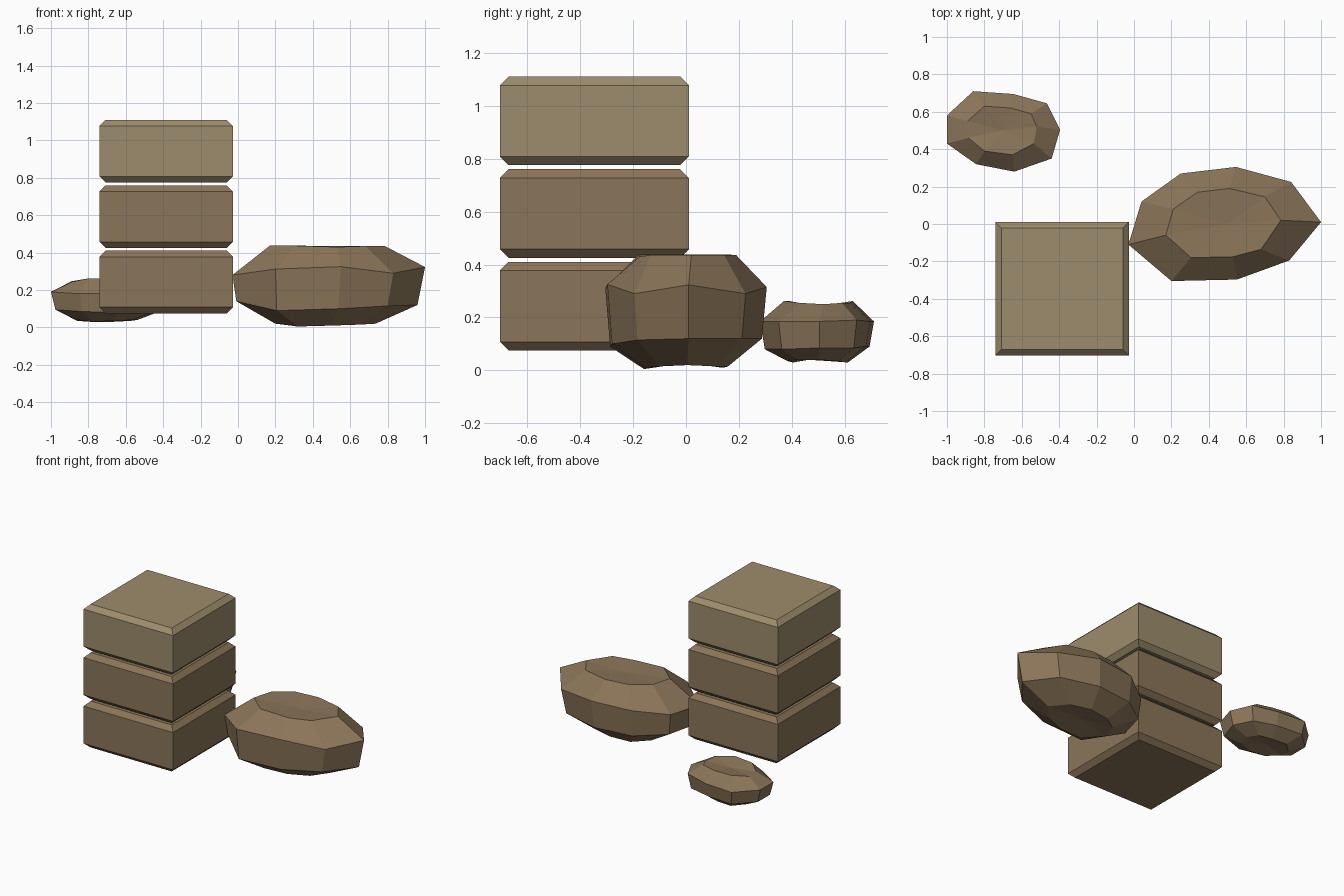
import bpy
from mathutils import Vector

if "Cube" in bpy.data.objects:
    bpy.data.objects.remove(bpy.data.objects["Cube"])


def material(name, rgb):
    m = bpy.data.materials.new(name)
    m.diffuse_color = (*rgb, 1)
    m.use_nodes = True
    m.node_tree.nodes["Principled BSDF"].inputs["Base Color"].default_value = m.diffuse_color
    return m


BROWN = material("brown stone", (0.26, 0.18, 0.10))
OLIVE = material("pale stone", (0.34, 0.265, 0.15))


def loft(name, rings, mat, dents=None):
    """Skin stacked rings; caps are n-gons, or fans to the two given points."""
    n = len(rings[0])
    verts = [tuple(p) for r in rings for p in r]
    faces = []
    for k in range(len(rings) - 1):
        for i in range(n):
            j = (i + 1) % n
            faces.append((k*n + i, k*n + j, k*n + n + j, k*n + n + i))
    top = (len(rings) - 1) * n
    if dents:
        b, t = len(verts), len(verts) + 1
        verts += dents
        for i in range(n):
            j = (i + 1) % n
            faces += [(j, i, b), (top + i, top + j, t)]
    else:
        faces += [tuple(reversed(range(n))), tuple(range(top, top + n))]
    me = bpy.data.meshes.new(name)
    me.from_pydata(verts, [], faces)
    me.materials.append(mat)
    ob = bpy.data.objects.new(name, me)
    bpy.context.collection.objects.link(ob)


# stacked blocks with chamfered top and bottom rims
def block(name, z, mat, h=0.335, half=0.357, c=0.033):
    def ring(r, zz):
        return [(-0.384 + sx*r, -0.346 + sy*r, zz)
                for sx, sy in ((-1, -1), (1, -1), (1, 1), (-1, 1))]
    loft(name, [ring(half - c, z), ring(half, z + c),
                ring(half, z + h - c), ring(half - c, z + h)], mat)


block("bottom_block", 0.075, BROWN)
block("middle_block", 0.425, BROWN)
block("top_block", 0.775, OLIVE)


# faceted boulders: widest ring, top ring, and two lower rings shrunk from the widest
def boulder(name, wide, top, centre, z_wide, z_low, z_bottom, z_top, low, bottom, dents):
    c = Vector(centre)

    def shrunk(s, shift, zs):
        out = []
        for p, z in zip(wide, zs):
            q = c + (Vector(p) - c) * s
            out.append((q.x + shift, q.y, z))
        return out
    rings = [shrunk(*bottom, z_bottom), shrunk(*low, z_low),
             [(*p, z) for p, z in zip(wide, z_wide)],
             [(*p, z) for p, z in zip(top, z_top)]]
    loft(name, rings, BROWN, dents)


# outlines run counter-clockwise from the left end
boulder("large_boulder",
        [(-.03, -.11), (.20, -.305), (.55, -.297), (.83, -.195), (1, .01),
         (.84, .225), (.545, .305), (.25, .27), (.04, .12)],
        [(.17, -.06), (.305, -.18), (.53, -.175), (.68, -.135), (.785, .02),
         (.70, .145), (.51, .19), (.34, .17), (.21, .08)],
        (.49, 0),
        [.28, .312, .325, .29, .323, .29, .315, .31, .28],
        [.14, .09, .10, .115, .12, .12, .12, .12, .13],
        [.02, .005, .01, .015, .02, .015, .015, .01, .02],
        [.437, .437, .43, .435, .435, .435, .435, .437, .437],
        (.94, -.01), (.52, -.02),
        [(.46, 0, .03), (.50, 0, .42)])

boulder("small_boulder",
        [(-1, .43), (-.845, .32), (-.64, .28), (-.44, .35), (-.395, .505),
         (-.465, .645), (-.645, .695), (-.86, .71), (-1, .58)],
        [(-.885, .46), (-.80, .39), (-.65, .37), (-.535, .43), (-.52, .52),
         (-.55, .59), (-.66, .62), (-.80, .63), (-.89, .55)],
        (-.70, .50),
        [.19, .18, .185, .185, .185, .19, .185, .185, .19],
        [.095, .085, .08, .08, .085, .085, .09, .09, .095],
        [.04, .03, .035, .04, .04, .035, .03, .03, .035],
        [.245, .262, .262, .255, .25, .255, .255, .262, .247],
        (.92, 0), (.53, 0),
        [(-.70, .5, .05), (-.70, .5, .242)])
